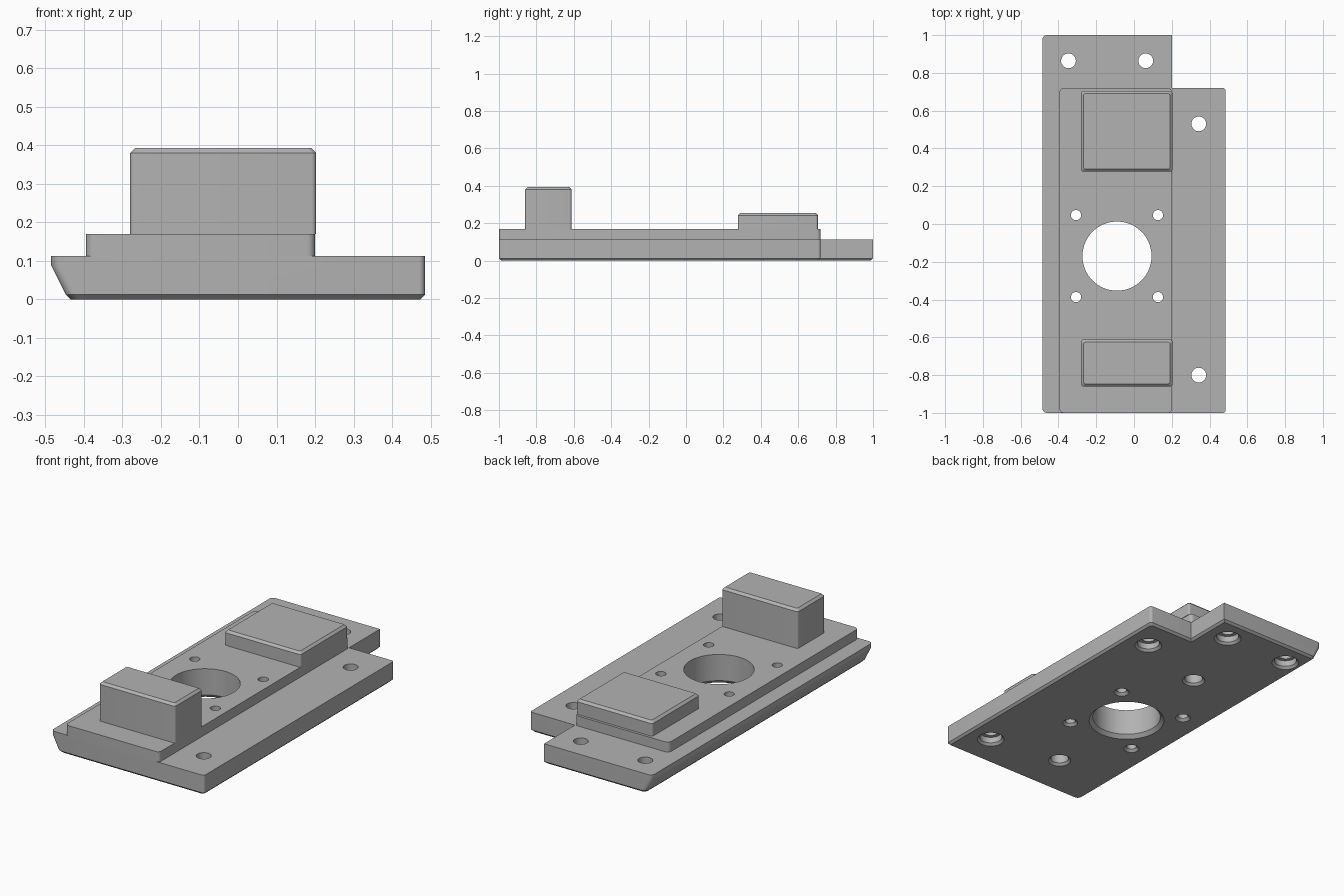
import bpy, bmesh, math
from mathutils import Vector

if "Cube" in bpy.data.objects:
    bpy.data.objects.remove(bpy.data.objects["Cube"], do_unlink=True)

grey = bpy.data.materials.new("plain grey")
grey.use_nodes = True
grey.diffuse_color = (0.45, 0.45, 0.45, 1)
grey.node_tree.nodes["Principled BSDF"].inputs["Base Color"].default_value = grey.diffuse_color


def outline(corners, inset=0.0, steps=6):
    """Right-angled counter-clockwise outline with optional rounded corners."""
    points = []
    for i, (x, y, r) in enumerate(corners):
        c = Vector((x, y))
        a = (c - Vector(corners[i - 1][:2])).normalized()
        b = (Vector(corners[(i + 1) % len(corners)][:2]) - c).normalized()
        c = c + inset * (Vector((-a.y, a.x)) + Vector((-b.y, b.x)))
        if not r:
            points.append(c)
            continue
        for k in range(steps + 1):
            t = math.pi / 2 * k / steps
            points.append(c - r * a * (1 - math.sin(t)) + r * b * (1 - math.cos(t)))
    return points


def add_loft(bm, rings):
    """Skin a stack of (points, z) rings and close both ends."""
    loops = [[bm.verts.new((p[0], p[1], z)) for p in pts] for pts, z in rings]
    n = len(loops[0])
    for lo, hi in zip(loops, loops[1:]):
        for i in range(n):
            j = (i + 1) % n
            bm.faces.new((lo[i], lo[j], hi[j], hi[i]))
    bm.faces.new(loops[0][::-1])
    bm.faces.new(loops[-1])


def finish(name, bm):
    bmesh.ops.recalc_face_normals(bm, faces=bm.faces)
    mesh = bpy.data.meshes.new(name)
    bm.to_mesh(mesh)
    bm.free()
    mesh.materials.append(grey)
    obj = bpy.data.objects.new(name, mesh)
    bpy.context.collection.objects.link(obj)
    return obj


def solid(name, rings):
    bm = bmesh.new()
    add_loft(bm, rings)
    return finish(name, bm)


def box(x0, x1, y0, y1, r_left, r_right):
    return [(x0, y0, r_left), (x1, y0, r_right), (x1, y1, r_right), (x0, y1, r_left)]


# Base plate: notched outline, sloping right flank, chamfered underside
def base_corners(left):
    return [(left, -1, .025), (.485, -1, .015), (.485, .72, .015),
            (.2, .72, 0), (.2, 1, 0), (left, 1, .025)]


BASE_TOP, SHELF_TOP = .113, .17
base = solid("base_plate", [
    (outline(base_corners(-.447), .012), 0),
    (outline(base_corners(-.447)), .012),
    (outline(base_corners(-.485)), .088),
    (outline(base_corners(-.485)), BASE_TOP)])

# Raised shelf
shelf_pts = outline(box(-.395, .2, -1, .72, .025, .02))
shelf = solid("raised_shelf", [(shelf_pts, BASE_TOP), (shelf_pts, SHELF_TOP)])


# Blocks with chamfered tops
def block(name, y0, y1, top):
    corners = box(-.28, .203, y0, y1, .012, .012)
    pts = outline(corners)
    return solid(name, [(pts, SHELF_TOP), (pts, top - .013),
                        (outline(corners, .013), top)])


front_block = block("front_block", -.86, -.612, .393)
back_block = block("back_block", .277, .705, .255)

# Hole cutters, each one a turned profile
cutter_bm = bmesh.new()


def hole(x, y, profile, sides=32):
    rings = []
    for r, z in profile:
        angles = [2 * math.pi * k / sides for k in range(sides)]
        rings.append(([(x + r * math.cos(a), y + r * math.sin(a)) for a in angles], z))
    add_loft(cutter_bm, rings)


def drilled(r, chamfer, top):
    return [(r + chamfer + .01, -.01), (r, chamfer), (r, top)]


CX, CY = -.09, -.17
hole(CX, CY, drilled(.183, .02, .3), 64)
for sx in (-1, 1):
    for sy in (-1, 1):
        hole(CX + sx * .217, CY + sy * .217, drilled(.027, .014, .3))
for x, y in ((-.347, .864), (.062, .864), (.343, .53), (.343, -.8)):
    hole(x, y, drilled(.06, .013, .047) + [(.039, .047), (.039, .3)])
for sy, depth in ((-1, .3), (1, .2)):
    hole(CX, CY + sy * .566, drilled(.048, .013, depth))

cutter = finish("hole_cutter", cutter_bm)
cutter.hide_render = True

# Drill every part, then shade
for part in (base, shelf, front_block, back_block):
    mod = part.modifiers.new("holes", "BOOLEAN")
    mod.operation = "DIFFERENCE"
    mod.solver = "EXACT"
    mod.object = cutter
    bpy.ops.object.select_all(action="DESELECT")
    bpy.context.view_layer.objects.active = part
    part.select_set(True)
    bpy.ops.object.modifier_apply(modifier=mod.name)
    bpy.ops.object.shade_smooth_by_angle(angle=math.radians(25))
bpy.data.objects.remove(cutter, do_unlink=True)
